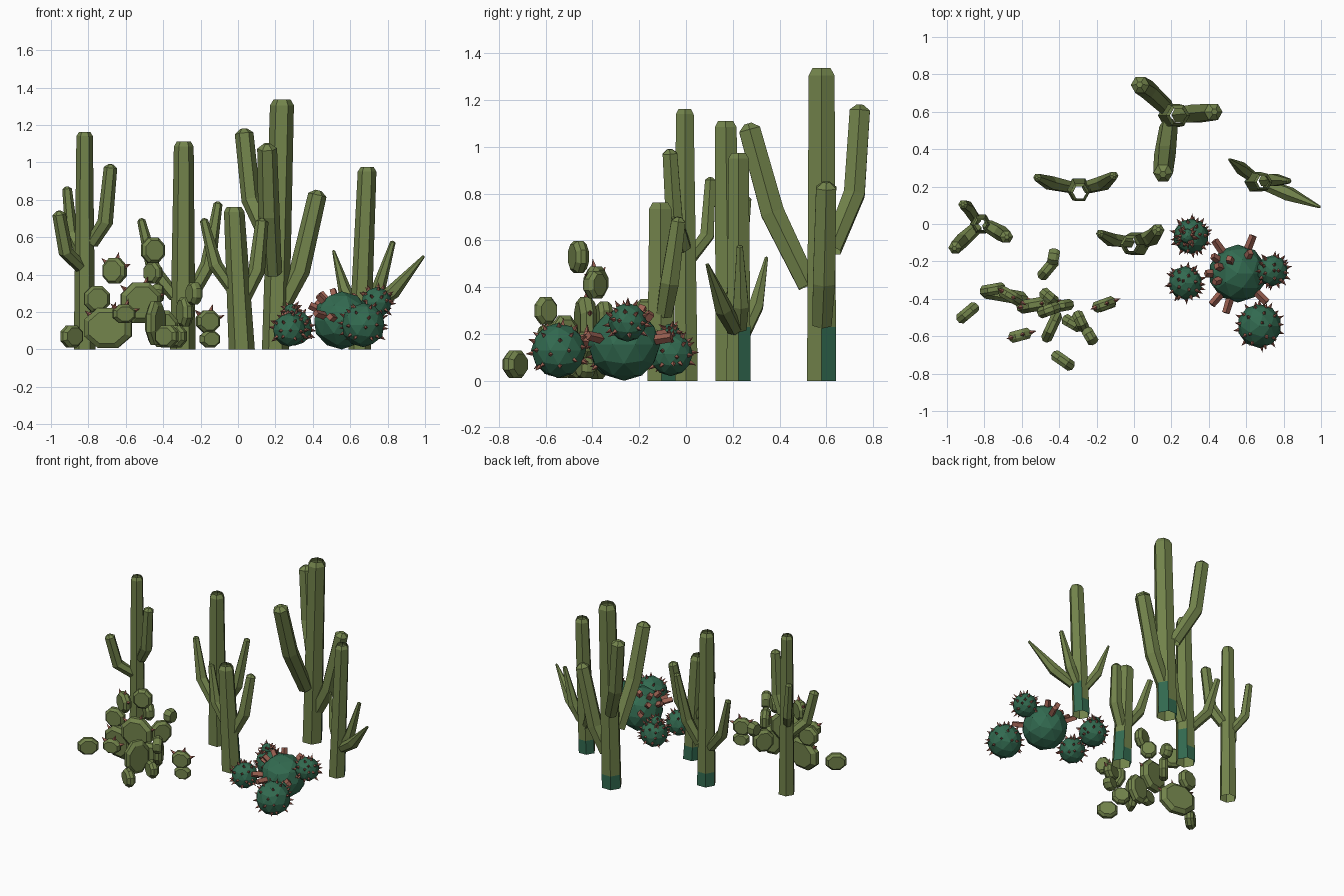
import bpy, bmesh, math, random
from mathutils import Vector, Matrix

if "Cube" in bpy.data.objects:
    bpy.data.objects.remove(bpy.data.objects["Cube"])

random.seed(4)

def mat(name, rgb):
    m = bpy.data.materials.new(name)
    lin = [((c / 255 + 0.055) / 1.055) ** 2.4 for c in rgb]
    m.diffuse_color = (*lin, 1)
    m.use_nodes = True
    m.node_tree.nodes["Principled BSDF"].inputs["Base Color"].default_value = m.diffuse_color
    return m

GREEN = mat("olive_green", (114, 131, 75))
TEAL = mat("teal_green", (50, 106, 80))
RED = mat("spine_red", (156, 97, 82))

def finish(bm, name, mats):
    bmesh.ops.recalc_face_normals(bm, faces=bm.faces)
    me = bpy.data.meshes.new(name)
    bm.to_mesh(me)
    bm.free()
    for m in mats:
        me.materials.append(m)
    ob = bpy.data.objects.new(name, me)
    bpy.context.collection.objects.link(ob)
    return ob

def sweep(bm, pts, radii, sides=6, close_top=True):
    """Faceted tube along a path, with a narrowed tip."""
    pts = [Vector(p) for p in pts]
    d = (pts[-1] - pts[-2]).normalized()
    pts.append(pts[-1] + d * radii[-1] * 0.5)
    radii = list(radii) + [radii[-1] * (0.35 if close_top else 0.7)]
    rings = []
    for i, p in enumerate(pts):
        t = (pts[min(i + 1, len(pts) - 1)] - pts[max(i - 1, 0)]).normalized()
        if not close_top:
            t = Vector((0, 0, 1))
        u = Vector((0, 1, 0))
        u = (u - t * u.dot(t)).normalized()
        v = u.cross(t)
        rings.append([bm.verts.new(p + (u * math.cos(a) + v * math.sin(a)) * radii[i])
                      for a in (2 * math.pi * (k + 0.5) / sides for k in range(sides))])
    for r0, r1 in zip(rings, rings[1:]):
        for k in range(sides):
            j = (k + 1) % sides
            bm.faces.new((r0[k], r0[j], r1[j], r1[k]))
    if close_top:
        bm.faces.new(rings[-1])

def column_cactus(name, base, top, r0, r1, arms, patch=True):
    # trunk: open faceted tube
    bm = bmesh.new()
    b, t = Vector(base), Vector(top)
    fr = [0, 0.1 / t.z, 0.23 / t.z, 1]
    sweep(bm, [b.lerp(t, f) for f in fr], [r0 + (r1 - r0) * f for f in fr], close_top=False)
    bmesh.ops.recalc_face_normals(bm, faces=bm.faces)
    # teal patches low on the back of the trunk
    for f in bm.faces:
        n, z = f.normal, f.calc_center_median().z
        low = z < 0.1 and n.y > -0.2
        mid = 0.1 < z < 0.23 and n.x > 0.3 and n.y > 0.3
        if patch and (low or mid):
            f.material_index = 1
    finish(bm, name + "_trunk", [GREEN, TEAL])
    # bent arms
    for i, (p0, knee, tip, ra, rb) in enumerate(arms):
        bm = bmesh.new()
        p0, knee, tip = Vector(p0), Vector(knee), Vector(tip)
        tip = tip - (tip - knee).normalized() * rb * 0.5
        sweep(bm, [p0.lerp(knee, 0.2), knee, tip], [ra * 0.85, ra, rb])
        finish(bm, f"{name}_arm_{i + 1}", [GREEN])

column_cactus("tall_cactus", (.2, .58, 0), (.235, .58, 1.305), .072, .064, [
    ((.2, .6, .5), (.07, .72, .80), (.03, .745, 1.18), .052, .05),
    ((.22, .58, .2), (.33, .59, .42), (.43, .6, .85), .055, .05),
    ((.19, .56, .33), (.165, .37, .72), (.155, .265, 1.1), .058, .053)])
column_cactus("left_cactus", (-.82, 0, 0), (-.82, -.005, 1.14), .058, .044, [
    ((-.8, 0, .54), (-.71, -.05, .68), (-.68, -.07, .99), .042, .036),
    ((-.82, 0, .42), (-.92, -.09, .52), (-.96, -.13, .74), .04, .036),
    ((-.83, 0, .5), (-.89, .09, .62), (-.915, .105, .87), .034, .026)], False)
column_cactus("middle_cactus", (-.295, .185, 0), (-.29, .17, 1.085), .068, .053, [
    ((-.31, .19, .25), (-.45, .22, .42), (-.52, .25, .7), .04, .022),
    ((-.27, .19, .25), (-.16, .22, .45), (-.105, .26, .79), .042, .024)])
column_cactus("front_cactus", (.02, -.105, 0), (-.02, -.11, .735), .07, .055, [
    ((0, -.1, .28), (-.12, -.085, .45), (-.185, -.05, .7), .038, .022),
    ((.02, -.1, .25), (.10, -.07, .42), (.13, -.03, .7), .045, .035)])
column_cactus("right_cactus", (.65, .225, 0), (.69, .225, .95), .06, .05, [
    ((.65, .24, .18), (.57, .3, .32), (.51, .345, .53), .035, .008),
    ((.68, .22, .2), (.83, .16, .31), (.995, .09, .5), .04, .008),
    ((.68, .23, .2), (.75, .235, .32), (.83, .23, .58), .038, .015)])

# pad cactus: octagonal paddles (x, y, z, half width, half height, turn)
PADS = [
    (-.695, -.38, .115, .13, .11, -10), (-.52, -.43, .25, .11, .11, 10),
    (-.755, -.35, .27, .07, .07, 10), (-.66, -.385, .42, .07, .07, -30),
    (-.455, -.46, .53, .065, .07, 20), (-.455, -.39, .41, .055, .06, -40),
    (-.61, -.595, .19, .062, .05, 15), (-.89, -.475, .07, .07, .06, 40),
    (-.38, -.73, .07, .07, .06, -35), (-.44, -.55, .14, .09, .12, 65),
    (-.4, -.44, .11, .08, .1, 10), (-.285, -.52, .2, .06, .08, -65),
    (-.235, -.6, .3, .05, .06, -60), (-.16, -.43, .15, .065, .06, 20),
    (-.15, -.43, .055, .055, .045, 20), (-.46, -.24, .2, .07, .08, 50),
    (-.43, -.175, .3, .045, .05, 80), (-.33, -.53, .07, .06, .06, -30)]

def cone(bm, pos, direction, r, length, sides=4, tip=0.0):
    q = direction.to_track_quat('Z', 'Y').to_matrix().to_4x4()
    bmesh.ops.create_cone(bm, cap_ends=True, segments=sides, radius1=r, radius2=tip, depth=length,
                          matrix=Matrix.Translation(pos + direction * length * 0.4) @ q)

spines = bmesh.new()
for i, (x, y, z, w, h, turn) in enumerate(PADS):
    bm = bmesh.new()
    th = 0.03 if w < .1 else 0.036
    rings = [[bm.verts.new((w * s * math.cos(a), d, h * s * math.sin(a)))
              for a in (math.pi * (k + .5) / 4 for k in range(8))]
             for d, s in ((-th, .82), (-th * .4, 1.06), (th * .4, 1.06), (th, .82))]
    for r0, r1 in zip(rings, rings[1:]):
        for k in range(8):
            bm.faces.new((r0[k], r0[k - 1], r1[k - 1], r1[k]))
    bm.faces.new(rings[0])
    bm.faces.new(rings[-1])
    rot = Matrix.Rotation(math.radians(turn), 4, 'Z')
    bm.transform(Matrix.Translation((x, y, z)) @ rot)
    finish(bm, f"cactus_pad_{i + 1}", [GREEN])
    # a few spines on pad rims
    if i in (0, 1, 3, 6, 13):
        for a in (20, 75, 140):
            c, s = math.cos(math.radians(a)), math.sin(math.radians(a))
            cone(spines, Vector((x, y, z)) + rot @ Vector((w * c, 0, h * s)),
                 rot @ Vector((c, 0, s)), .014, .04)
finish(spines, "pad_spines", [RED])

# barrel cacti: faceted balls with spines
BARRELS = [((.555, -.265, .155), .155), ((.74, -.25, .25), .083), ((.67, -.545, .13), .118),
           ((.275, -.315, .105), .09), ((.305, -.065, .115), .095), ((.285, -.065, .205), .04)]
for i, (c, r) in enumerate(BARRELS):
    c = Vector(c)
    bm = bmesh.new()
    bmesh.ops.create_icosphere(bm, subdivisions=2, radius=r)
    dirs = [v.co.normalized() for v in bm.verts]
    bm.transform(Matrix.Translation(c))
    finish(bm, f"barrel_cactus_{i + 1}", [TEAL])
    if i == 0:
        continue
    bm = bmesh.new()
    for d in dirs[::2 if r < .05 else 1]:
        d = (d + Vector([random.uniform(-.15, .15) for _ in range(3)])).normalized()
        if d.z > -.75:
            cone(bm, c + d * r * .97, d, .011, .032)
    finish(bm, f"barrel_spines_{i + 1}", [RED])

# large block spines on the biggest barrel
bm = bmesh.new()
c = Vector(BARRELS[0][0])
for az, el in ((125, 12), (68, 8), (230, 10), (253, 5), (315, 10), (160, 50), (120, 60), (200, 45),
               (60, 45), (180, 25), (145, 30)):
    a, e = math.radians(az), math.radians(el)
    d = Vector((math.cos(a) * math.cos(e), math.sin(a) * math.cos(e), math.sin(e)))
    cone(bm, c + d * .145, d, .022, .085 if el < 20 else .05, 4, .02)
finish(bm, "big_barrel_spines", [RED])
